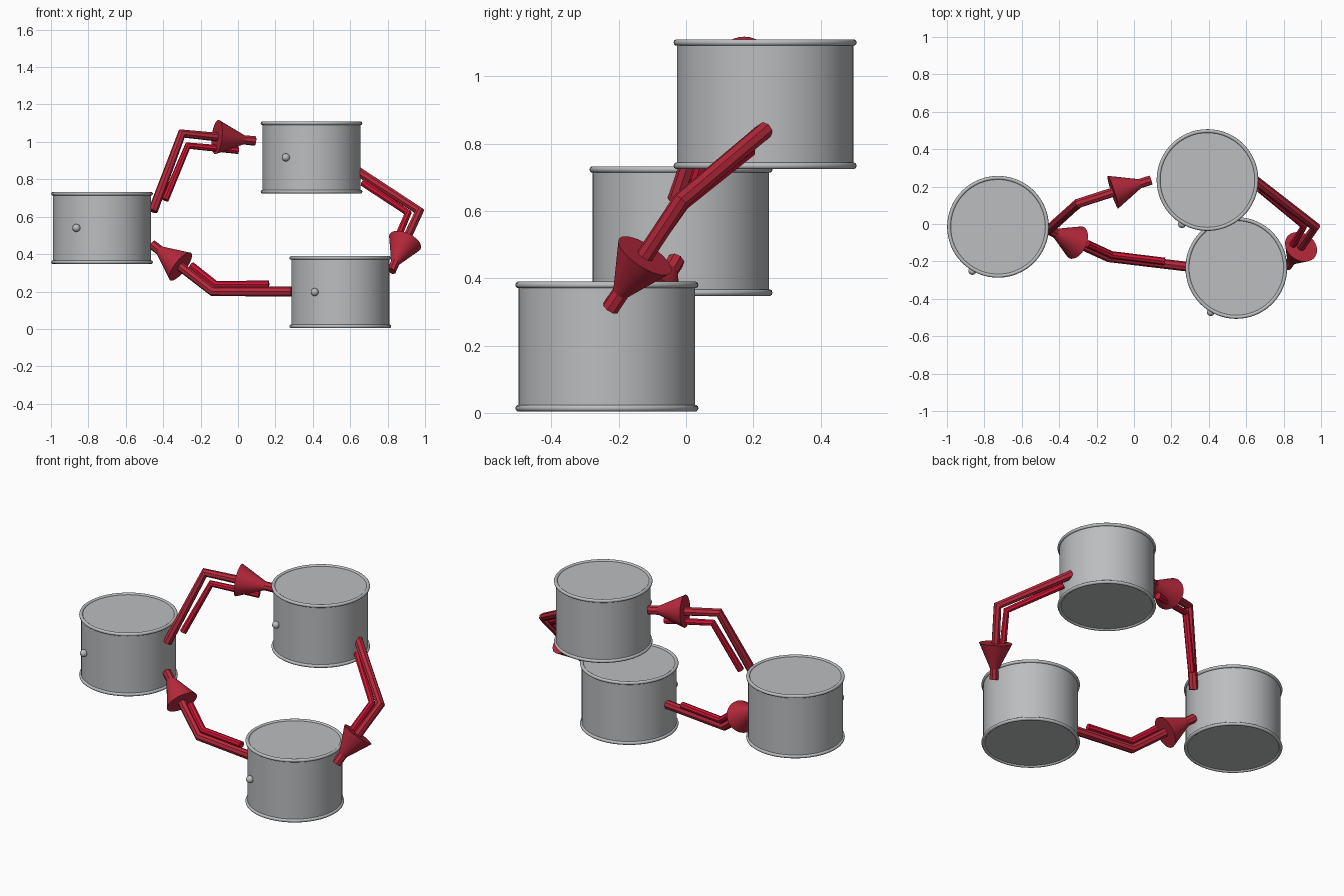
import bpy, math
from mathutils import Vector

if "Cube" in bpy.data.objects:
    bpy.data.objects.remove(bpy.data.objects["Cube"])


def material(name, rgb):
    m = bpy.data.materials.new(name)
    m.diffuse_color = (*rgb, 1)
    m.use_nodes = True
    m.node_tree.nodes["Principled BSDF"].inputs["Base Color"].default_value = m.diffuse_color
    return m


GREY = material("steel grey", (0.50, 0.51, 0.52))
RED = material("dark red", (0.48, 0.022, 0.045))
CRIMSON = material("bright crimson", (0.62, 0.008, 0.035))


def finish(name, mat, angle=40):
    ob = bpy.context.object
    ob.name = name
    ob.data.materials.append(mat)
    bpy.ops.object.shade_smooth_by_angle(angle=math.radians(angle))
    return ob


def drum(name, x, y, z):
    # drum body, rolled rims at both ends, small round bung on the front
    bpy.ops.mesh.primitive_cylinder_add(vertices=64, radius=0.262, depth=0.37,
                                        location=(x, y, z))
    finish(name + "_drum_body", GREY)
    for end, s in (("bottom", -1), ("top", 1)):
        bpy.ops.mesh.primitive_torus_add(major_segments=64, minor_segments=10,
                                         major_radius=0.262, minor_radius=0.01,
                                         location=(x, y, z + s * 0.183))
        finish(f"{name}_drum_{end}_rim", GREY, 60)
    bpy.ops.mesh.primitive_uv_sphere_add(segments=20, ring_count=12, radius=0.021,
                                         location=(x - 0.137, y - 0.236, z))
    finish(name + "_drum_bung", GREY, 60)


def tube(name, points, radius, mat):
    # bent rod swept along a polyline
    cu = bpy.data.curves.new(name, "CURVE")
    cu.dimensions = "3D"
    cu.bevel_depth = radius
    cu.bevel_resolution = 2
    cu.use_fill_caps = True
    sp = cu.splines.new("POLY")
    sp.points.add(len(points) - 1)
    for p, co in zip(sp.points, points):
        p.co = (*co, 1)
    ob = bpy.data.objects.new(name, cu)
    bpy.context.collection.objects.link(ob)
    bpy.ops.object.select_all(action="DESELECT")
    ob.select_set(True)
    bpy.context.view_layer.objects.active = ob
    bpy.ops.object.convert(target="MESH")
    finish(name, mat, 35)


def arrow(name, main, inner, base, tip):
    # main rod, shorter inner rod and cone head along the last stretch
    tube(name + "_arrow_rod", main, 0.026, RED)
    tube(name + "_arrow_inner_rod", inner, 0.02, CRIMSON)
    a, b = Vector(main[1]), Vector(main[2])
    p, q = a.lerp(b, base), a.lerp(b, tip)
    bpy.ops.mesh.primitive_cone_add(vertices=32, radius1=0.092, radius2=0.012,
                                    depth=(q - p).length, location=(p + q) / 2)
    bpy.context.object.rotation_euler = (q - p).to_track_quat("Z", "Y").to_euler()
    finish(name + "_arrow_head", RED)


# three drums on a rising ring
drum("left", -0.727, -0.015, 0.54)
drum("upper", 0.393, 0.235, 0.917)
drum("lower", 0.547, -0.235, 0.197)

# arrows leading from drum to drum
arrow("left_to_upper",
      [(-0.455, -0.03, 0.63), (-0.30, 0.11, 1.045), (0.09, 0.235, 1.005)],
      [(-0.39, 0.03, 0.69), (-0.268, 0.125, 0.98), (0.0, 0.205, 0.955)], 0.48, 0.92)
arrow("upper_to_lower",
      [(0.645, 0.235, 0.84), (0.97, -0.015, 0.63), (0.82, -0.225, 0.31)],
      [(0.67, 0.19, 0.78), (0.91, -0.01, 0.62), (0.85, -0.11, 0.48)], 0.51, 0.92)
arrow("lower_to_left",
      [(0.285, -0.228, 0.2), (-0.135, -0.178, 0.2), (-0.46, -0.03, 0.452)],
      [(0.165, -0.2, 0.238), (-0.12, -0.165, 0.238), (-0.25, -0.105, 0.34)], 0.53, 0.94)
